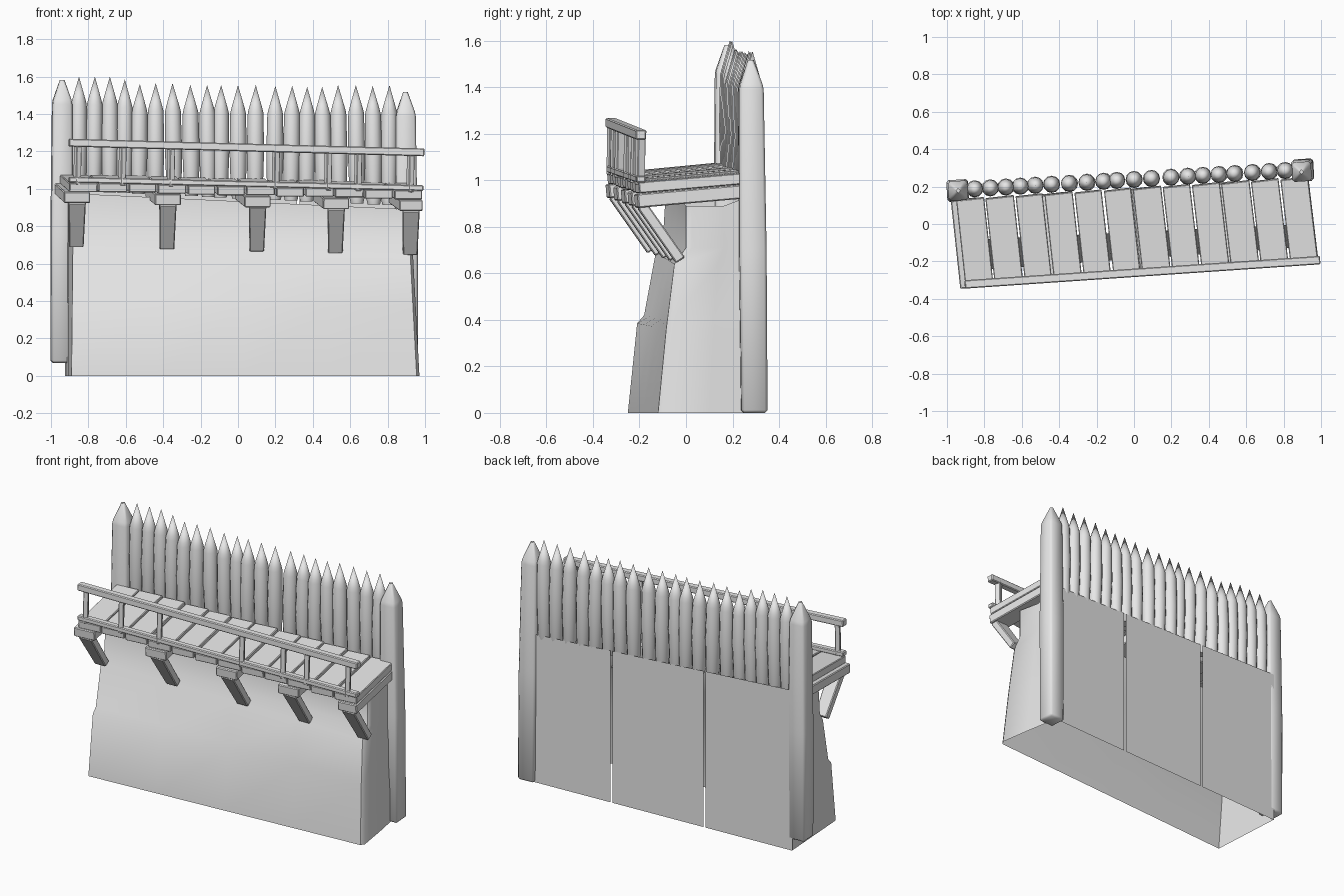
import bpy, bmesh, math, random
from mathutils import Vector

if "Cube" in bpy.data.objects:
    bpy.data.objects.remove(bpy.data.objects["Cube"])

random.seed(4)
YAW = math.radians(3.6)
mat = bpy.data.materials.new("pale grey")
mat.diffuse_color = (0.8, 0.8, 0.8, 1)
mat.use_nodes = True
mat.node_tree.nodes["Principled BSDF"].inputs["Base Color"].default_value = mat.diffuse_color


def lerp(a, b, t):
    return a + (b - a) * t


def finish(bm, name, smooth=None):
    me = bpy.data.meshes.new(name)
    bm.to_mesh(me)
    bm.free()
    ob = bpy.data.objects.new(name, me)
    bpy.context.collection.objects.link(ob)
    me.materials.append(mat)
    if smooth:
        bpy.ops.object.select_all(action='DESELECT')
        ob.select_set(True)
        bpy.context.view_layer.objects.active = ob
        bpy.ops.object.shade_smooth_by_angle(angle=math.radians(smooth))
    return ob


def beam(name, p, q, w, h, w2=None, bevel=0.005):
    """Box from p to q, w wide and h thick; w2 is the width at q."""
    p, q = Vector(p), Vector(q)
    d = (q - p).normalized()
    side = d.cross(Vector((0, 0, 1))).normalized()
    up = side.cross(d)
    bm = bmesh.new()
    rings = []
    for c, ww in ((p, w), (q, w2 or w)):
        rings.append([bm.verts.new(c + side * sx * ww / 2 + up * sz * h / 2)
                      for sx, sz in ((-1, -1), (1, -1), (1, 1), (-1, 1))])
    a, b = rings
    bm.faces.new(a)
    bm.faces.new(b[::-1])
    for i in range(4):
        j = (i + 1) % 4
        bm.faces.new((a[j], a[i], b[i], b[j]))
    bmesh.ops.recalc_face_normals(bm, faces=bm.faces)
    if bevel:
        bmesh.ops.bevel(bm, geom=bm.edges[:], offset=bevel, segments=1, affect='EDGES')
    return finish(bm, name)


def spike(name, prof, sides, base, top, rot=0.0, bevel=0):
    """Pointed log: prof = (radius, z) rings, leaning from base to top (x, y)."""
    bm = bmesh.new()
    rings = []
    z0, z1 = prof[0][1], prof[-1][1]
    for r, z in prof:
        t = (z - z0) / (z1 - z0)
        cx, cy = lerp(base[0], top[0], t), lerp(base[1], top[1], t)
        if r == 0:
            rings.append([bm.verts.new((cx, cy, z))])
        else:
            rings.append([bm.verts.new((cx + r * math.cos(rot + math.tau * i / sides),
                                        cy + r * math.sin(rot + math.tau * i / sides), z))
                          for i in range(sides)])
    bm.faces.new(rings[0][::-1])
    for a, b in zip(rings, rings[1:]):
        for i in range(sides):
            j = (i + 1) % sides
            if len(b) == 1:
                bm.faces.new((a[i], a[j], b[0]))
            else:
                bm.faces.new((a[i], a[j], b[j], b[i]))
    if bevel:
        bmesh.ops.bevel(bm, geom=bm.edges[:], offset=bevel, segments=1, affect='EDGES')
    return finish(bm, name, 50)


def sheet(name, grid, smooth=None):
    """Open surface from rows of points."""
    bm = bmesh.new()
    rows = [[bm.verts.new(p) for p in row] for row in grid]
    for a, b in zip(rows, rows[1:]):
        for i in range(len(a) - 1):
            bm.faces.new((a[i], a[i + 1], b[i + 1], b[i]))
    return finish(bm, name, smooth)


# earth bank: open shell of left side, front and right side
left = [(-.25, 0), (-.21, .385), (-.18, .42), (-.13, .69), (-.10, .74), (-.085, .975)]
right = [(-.12, 0), (-.085, .36), (-.08, .40), (-.05, .64), (0, .71), (0, .89)]
rows = []
for k, ((yl, zl), (yr, zr)) in enumerate(zip(left, right)):
    xl, xr = lerp(-.89, -.88, zl), lerp(.97, .935, min(1, zr / .66))
    top = k == len(left) - 1
    row = [(-.92, .235, 1.03 if top else zl), (-.905, lerp(.235, yl, .5), zl)]
    for i in range(5):
        t = i / 4
        row.append((lerp(xl, xr - .015, t), lerp(yl, yr, t), lerp(zl, zr, t)))
    row += [(xr, yr + .025, zr), (xr - .03, lerp(yr, .325, .5), zr),
            (.9, .325, .95 if top else zr)]
    rows.append(row)
sheet("earth_bank", rows, 50)


def panel_top(x):
    return 1.03 - .045 * (x + .9)


# three back panels separated by narrow slits
for i, (x0, x1) in enumerate(((-.925, -.325), (-.31, .315), (.33, .9))):
    def py(x):
        return .237 + .049 * (x + .92)
    sheet(f"back_panel_{i}", [[(x1, py(x1), 0), (x0, py(x0), 0)],
                              [(x1, py(x1), panel_top(x1)), (x0, py(x0), panel_top(x0))]])

# end posts with pyramid tips
R2 = math.sqrt(2)
for nm, b, t, z0, zs, z1 in (("left_post", (-.945, .18), (-.94, .178), .07, 1.465, 1.62),
                             ("right_post", (.905, .292), (.895, .278), 0, 1.40, 1.555)):
    spike(nm, [(.056 * R2, z0), (.058 * R2, lerp(z0, zs, .5)), (.052 * R2, zs), (0, z1)],
          4, b, t, math.pi / 4 + YAW, .012)

# row of sharpened stakes
tips = [(-.85, 1.6), (-.765, 1.6), (-.685, 1.6), (-.605, 1.585), (-.525, 1.56),
        (-.44, 1.565), (-.35, 1.565), (-.255, 1.555), (-.165, 1.555), (-.09, 1.555),
        (0, 1.555), (.095, 1.555), (.2, 1.55), (.29, 1.55), (.37, 1.545),
        (.45, 1.545), (.535, 1.555), (.63, 1.555), (.72, 1.55), (.81, 1.555)]
for i, (x, z) in enumerate(tips):
    y = .188 + .059 * (x + .85)
    zb = panel_top(x) - .03
    spike(f"stake_{i}", [(.033, zb - .01), (.04, zb + .02), (.046, lerp(zb, z, .4)),
                         (.042, z - .15), (.036, z - .125), (0, z)],
          12, (x + random.uniform(-.008, .01), y), (x, y))


# deck edge lines (top surface), t runs from left to right
def front(t, dz=0.0):
    return Vector((lerp(-.905, .99, t), lerp(-.335, -.205, t), lerp(1.035, .99, t) + dz))


def back(t, dz=0.0):
    return Vector((lerp(-.955, .935, t), lerp(.13, .25, t), lerp(1.08, 1.03, t) + dz))


# deck planks
N = 12
for i in range(N):
    t = (i + .5) / N
    j = random.uniform(-.006, .004)
    beam(f"deck_plank_{i}", front(t, -.024 + j), back(t, -.024 + j),
         .148 + random.uniform(-.004, .006), .048, bevel=.004)

# joists and slanted braces below the deck
for i, x in enumerate((-.86, -.375, .105, .525, .925)):
    t = (x + .905) / 1.895
    p, q = front(t, -.08), back(t, -.08)
    beam(f"joist_{i}", p.lerp(q, -.01), q, .14 if i < 4 else .125, .06)
    a = front(t, -.10) + Vector((.0, .02, 0))
    b = a + Vector((-.005, .165, -.235))
    beam(f"brace_{i}", a, b, .092, .045, .078)

# handrail, balusters and curb along the front edge
lift = Vector((0, 0, .21))
beam("handrail", front(0, .212) + Vector((0, .012, 0)), front(1, .205) + Vector((.005, .012, 0)),
     .045, .042)
beam("curb", front(0, .014) + Vector((0, .012, 0)), front(1, .014) + Vector((0, .012, 0)),
     .04, .03)
for i, x in enumerate((-.86, -.62, -.36, .2, .48, .64, .92)):
    t = (x + .905) / 1.895
    a = front(t, -.01) + Vector((0, .012, 0))
    beam(f"baluster_{i}", a, a + Vector((.004, .002, .215)), .036, .03, bevel=.003)
